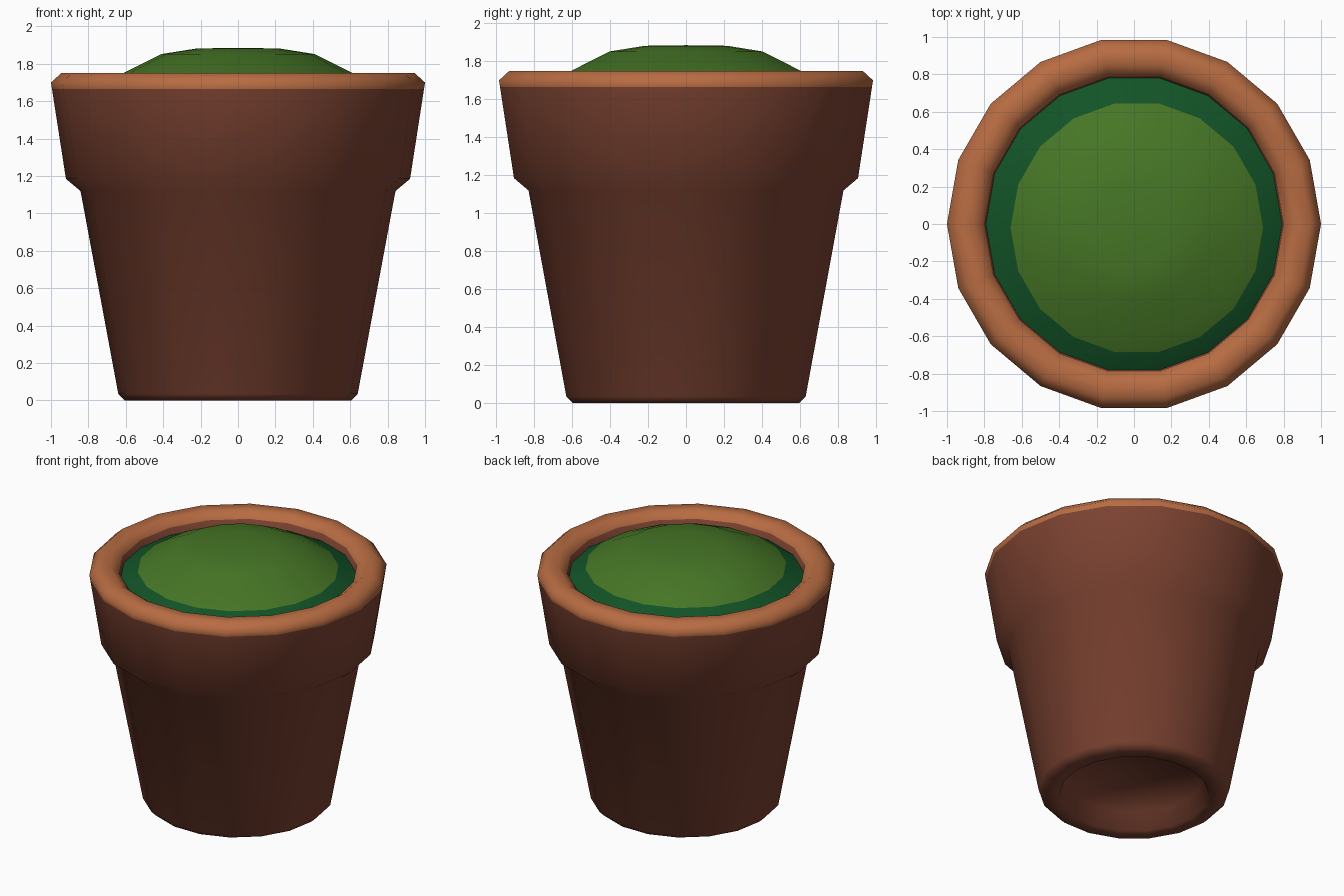
import bpy, bmesh, math

if "Cube" in bpy.data.objects:
    bpy.data.objects.remove(bpy.data.objects["Cube"])

SIDES = 18


def material(name, rgb):
    m = bpy.data.materials.new(name)
    m.diffuse_color = (*rgb, 1.0)
    m.use_nodes = True
    m.node_tree.nodes["Principled BSDF"].inputs["Base Color"].default_value = m.diffuse_color
    return m


brown = material("dark clay", (0.2, 0.055, 0.031))
orange = material("light clay", (0.48, 0.15, 0.055))
green = material("leaf green", (0.061, 0.18, 0.019))
dark_green = material("deep green", (0.006, 0.086, 0.02))


def lathe(name, profile, colours, mats):
    """Revolve (radius, z, dx, dy) rings; colours gives one material index per band."""
    bm = bmesh.new()
    rings = []
    for p in profile:
        r, z = p[:2]
        dx, dy = p[2:] if len(p) == 4 else (0, 0)
        if r == 0:
            rings.append([bm.verts.new((dx, dy, z))])
        else:
            rings.append([bm.verts.new((dx + r * math.cos(i * math.tau / SIDES),
                                        dy + r * math.sin(i * math.tau / SIDES), z))
                          for i in range(SIDES)])
    for a, b, c in zip(rings, rings[1:], colours):
        for i in range(SIDES):
            j = (i + 1) % SIDES
            if len(a) == 1:
                f = bm.faces.new((a[0], b[j], b[i]))
            elif len(b) == 1:
                f = bm.faces.new((a[i], a[j], b[0]))
            else:
                f = bm.faces.new((a[i], a[j], b[j], b[i]))
            f.material_index = c
            f.smooth = True
    me = bpy.data.meshes.new(name)
    bm.to_mesh(me)
    bm.free()
    for m in mats:
        me.materials.append(m)
    ob = bpy.data.objects.new(name, me)
    bpy.context.collection.objects.link(ob)
    return ob


# Pot: recessed base, tapered wall, collar, rounded rim, inner wall
pot = [(0, 0.125), (0.46, 0.125), (0.50, 0.0), (0.605, 0.0), (0.64, 0.035),
       (0.842, 1.12), (0.92, 1.185), (0.9945, 1.665), (1.0, 1.70),
       (0.945, 1.75), (0.86, 1.75), (0.80, 1.705), (0.78, 1.58)]
lathe("flower_pot", pot, [1 if 7 <= i <= 10 else 0 for i in range(12)],
      [brown, orange])

# Mossy mound: lighter centre, darker border set slightly off centre
mound = [(0.80, 1.65), (0.675, 1.718, 0.015, -0.02), (0.61, 1.752),
         (0.41, 1.852), (0.22, 1.882), (0, 1.885)]
lathe("moss_mound", mound, [1, 0, 0, 0, 0], [green, dark_green])
